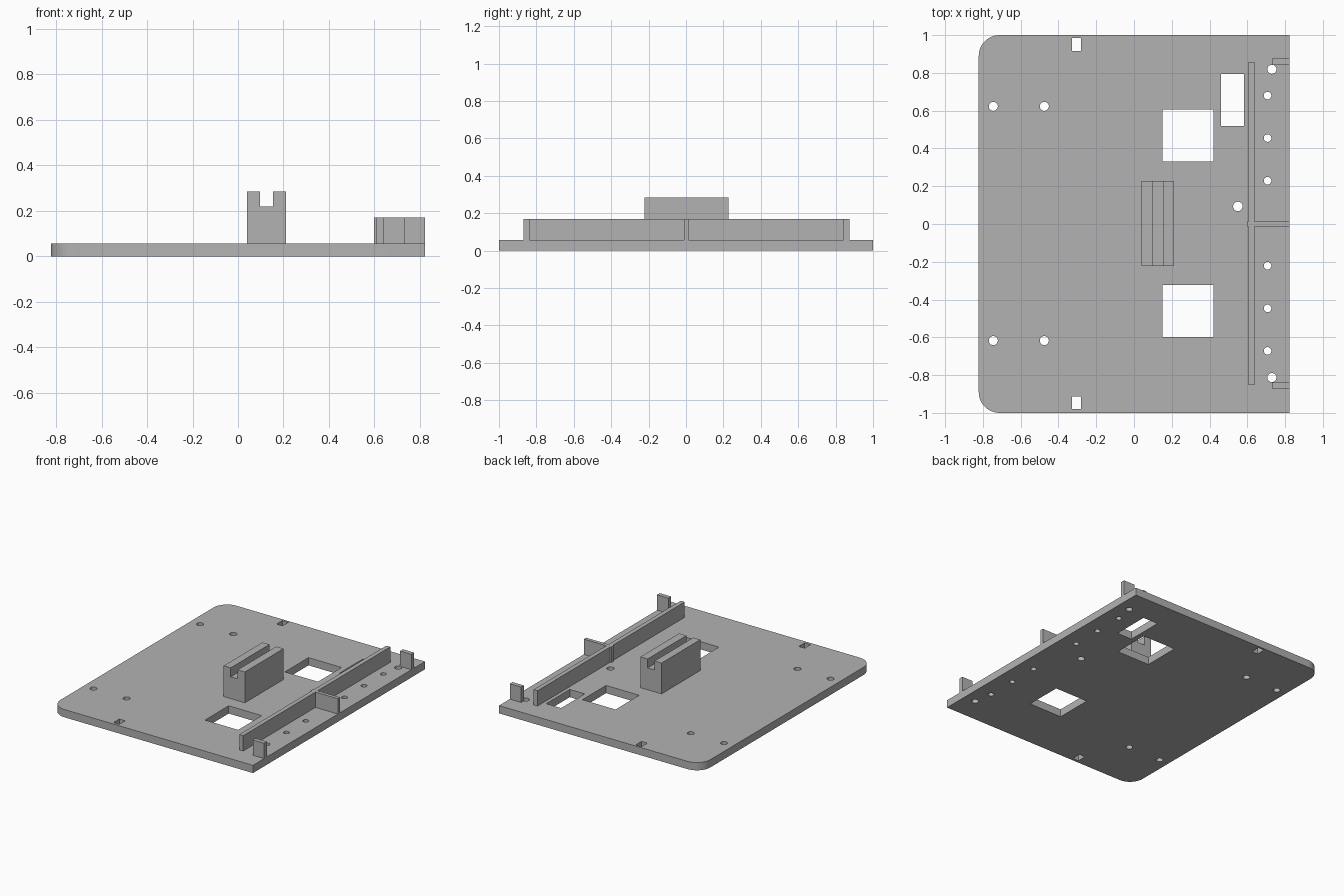
import bpy, bmesh
from math import cos, sin, pi
from mathutils import Matrix

cube = bpy.data.objects.get("Cube")
if cube:
    bpy.data.objects.remove(cube, do_unlink=True)

grey = bpy.data.materials.new("plain grey")
grey.use_nodes = True
colour = (0.45, 0.45, 0.45, 1)
grey.diffuse_color = colour
grey.node_tree.nodes["Principled BSDF"].inputs["Base Color"].default_value = colour

THICK = 0.057   # plate thickness
RAIL_TOP = 0.17


def finish(name, bm):
    bmesh.ops.recalc_face_normals(bm, faces=bm.faces)
    mesh = bpy.data.meshes.new(name)
    bm.to_mesh(mesh)
    bm.free()
    mesh.materials.append(grey)
    obj = bpy.data.objects.new(name, mesh)
    bpy.context.collection.objects.link(obj)
    return obj


def add_box(bm, x0, x1, y0, y1, z0, z1):
    centre = Matrix.Translation(((x0 + x1) / 2, (y0 + y1) / 2, (z0 + z1) / 2))
    bmesh.ops.create_cube(bm, size=1, matrix=centre @ Matrix.Diagonal((x1 - x0, y1 - y0, z1 - z0, 1)))


def box(name, *bounds):
    bm = bmesh.new()
    add_box(bm, *bounds)
    return finish(name, bm)


def prism(name, points, offset):
    bm = bmesh.new()
    face = bm.faces.new([bm.verts.new(p) for p in points])
    extruded = bmesh.ops.extrude_face_region(bm, geom=[face])["geom"]
    bmesh.ops.translate(bm, vec=offset, verts=[v for v in extruded if isinstance(v, bmesh.types.BMVert)])
    return finish(name, bm)


# Base plate with two rounded corners
R, W = 0.11, 0.822
outline = [(W, -1, 0), (W, 1, 0)]
for cy, start in ((1 - R, pi / 2), (R - 1, pi)):
    for i in range(13):
        a = start + i * pi / 24
        outline.append((R - W + R * cos(a), cy + R * sin(a), 0))
plate = prism("base_plate", outline, (0, 0, THICK))

# Openings: rectangular windows, slots and round screw holes
bm = bmesh.new()
windows = [(0.15, 0.42, 0.33, 0.605), (0.15, 0.42, -0.598, -0.323), (0.46, 0.582, 0.52, 0.795),
           (-0.328, -0.28, 0.917, 0.985), (-0.328, -0.28, -0.98, -0.912)]
for window in windows:
    add_box(bm, *window, -0.1, 0.1)
holes = [(0.55, 0.093, 0.025), (0.707, 0.68, 0.02), (0.707, -0.672, 0.02)]
for side in (1, -1):
    holes += [(x, 0.003 + side * 0.62, 0.024) for x in (-0.745, -0.475)]
    holes += [(0.707, 0.004 + side * y, 0.02) for y in (0.225, 0.451)]
    holes.append((0.73, 0.003 + side * 0.816, 0.024))
for x, y, r in holes:
    bmesh.ops.create_cone(bm, cap_ends=True, segments=32, radius1=r, radius2=r, depth=0.2,
                          matrix=Matrix.Translation((x, y, 0)))
cutter = finish("hole_cutter", bm)
cutter.hide_render = True
cut = plate.modifiers.new("holes", "BOOLEAN")
cut.operation = "DIFFERENCE"
cut.solver = "EXACT"
cut.object = cutter
bpy.ops.object.select_all(action="DESELECT")
bpy.context.view_layer.objects.active = plate
plate.select_set(True)
bpy.ops.object.modifier_apply(modifier=cut.name)
bpy.data.objects.remove(cutter, do_unlink=True)
bpy.ops.object.shade_smooth_by_angle()

# Grooved holder block
x0, x1, g0, g1, top, floor = 0.04, 0.212, 0.097, 0.153, 0.284, 0.218
section = [(x0, THICK), (x1, THICK), (x1, top), (g1, top), (g1, floor), (g0, floor), (g0, top), (x0, top)]
prism("grooved_block", [(x, -0.223, z) for x, z in section], (0, 0.45, 0))

# Long rail, split by the cross rib
box("rail_front", 0.607, 0.639, -0.852, -0.012, THICK, RAIL_TOP)
box("rail_back", 0.607, 0.639, 0.014, 0.858, THICK, RAIL_TOP)
box("cross_rib", 0.598, W, -0.012, 0.014, THICK, RAIL_TOP)

# End tabs
box("tab_front", 0.73, W, -0.87, -0.838, THICK, RAIL_TOP)
box("tab_back", 0.73, W, 0.843, 0.875, THICK, RAIL_TOP)
